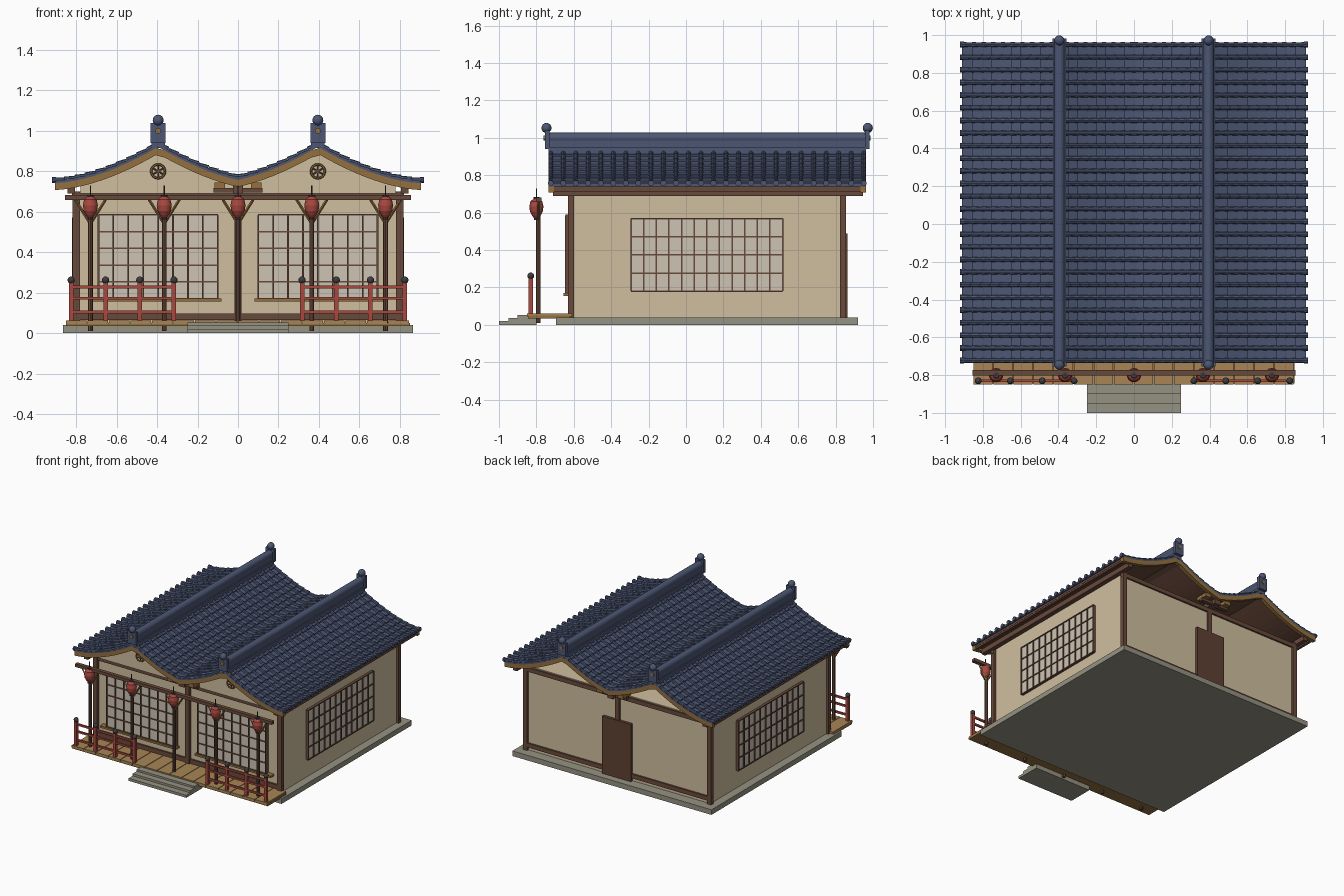
import bpy, bmesh, math
from mathutils import Vector, Matrix

if "Cube" in bpy.data.objects:
    bpy.data.objects.remove(bpy.data.objects["Cube"])

S = (-1, 1)


def mat(name, hexcol):
    m = bpy.data.materials.new(name)
    c = [int(hexcol[i:i + 2], 16) / 255 for i in (0, 2, 4)]
    m.diffuse_color = [((v + .055) / 1.055) ** 2.4 for v in c] + [1]
    m.use_nodes = True
    m.node_tree.nodes["Principled BSDF"].inputs["Base Color"].default_value = m.diffuse_color
    return m


STONE, WALL, WOOD = mat("stone", "959282"), mat("plaster", "cfbf9f"), mat("dark_wood", "694a3b")
TRIM, DECK, TILE = mat("trim_wood", "94703f"), mat("deck_wood", "a88556"), mat("roof_tile", "4d5774")
RED, PAPER, DOOR = mat("red_paint", "a8483f"), mat("paper", "cdc4b4"), mat("door_wood", "5e4032")
DARK = mat("dark_metal", "3b3d40")


def finish(name, bm, m, smooth=False):
    bmesh.ops.recalc_face_normals(bm, faces=bm.faces)
    me = bpy.data.meshes.new(name)
    bm.to_mesh(me)
    bm.free()
    me.materials.append(m)
    ob = bpy.data.objects.new(name, me)
    bpy.context.collection.objects.link(ob)
    if smooth:
        bpy.context.view_layer.objects.active = ob
        ob.select_set(True)
        bpy.ops.object.shade_smooth_by_angle(angle=math.radians(40))
        ob.select_set(False)
    return ob


def boxes(name, m, items):
    # items: (x0, x1, y0, y1, z0, z1)
    bm = bmesh.new()
    for x0, x1, y0, y1, z0, z1 in items:
        M = Matrix.Translation(((x0 + x1) / 2, (y0 + y1) / 2, (z0 + z1) / 2)) @ \
            Matrix.Diagonal((x1 - x0, y1 - y0, z1 - z0, 1))
        bmesh.ops.create_cube(bm, size=1, matrix=M)
    return finish(name, bm, m)


def tube(bm, a, b, r0, r1=None, n=8):
    a, b = Vector(a), Vector(b)
    d = b - a
    M = Matrix.Translation((a + b) / 2) @ d.to_track_quat('Z', 'Y').to_matrix().to_4x4()
    bmesh.ops.create_cone(bm, cap_ends=True, segments=n, radius1=r0,
                          radius2=r0 if r1 is None else r1, depth=d.length, matrix=M)


def tubes(name, m, items, n=8, smooth=False):
    bm = bmesh.new()
    for it in items:
        tube(bm, *it, n=n)
    return finish(name, bm, m, smooth)


def balls(name, m, centres, r):
    bm = bmesh.new()
    for c in centres:
        bmesh.ops.create_uvsphere(bm, u_segments=12, v_segments=8, radius=r, matrix=Matrix.Translation(c))
    return finish(name, bm, m, True)


def strip(name, m, top, bot, y0, y1):
    # band between two xz lines, extruded along y
    bm = bmesh.new()
    rows = [[bm.verts.new((x, y, z)) for x, z in line] for line, y in
            ((top, y0), (top, y1), (bot, y1), (bot, y0))]
    n = len(top)
    for i in range(n - 1):
        for k in range(4):
            a, b = rows[k], rows[(k + 1) % 4]
            bm.faces.new((a[i], a[i + 1], b[i + 1], b[i]))
    for i in (0, n - 1):
        bm.faces.new([r[i] for r in rows])
    return finish(name, bm, m)


# base, steps and deck
boxes("foundation", STONE, [(-.865, .865, -.695, .92, 0, .04)])
boxes("steps", STONE, [(-.25, .25, -1, -.8, 0, .02), (-.25, .25, -.95, -.8, .02, .037),
                       (-.25, .25, -.9, -.8, .037, .052)])
boxes("deck_frame", TRIM, [(-.85, .85, -.845, -.62, .035, .05)])
pw = 1.7 / 16
boxes("deck_planks", DECK, [(-.85 + i * pw, -.85 + (i + 1) * pw - .005, -.85, -.61, .045, .062)
                            for i in range(16)])

# walls, wall posts and beams
boxes("walls", WALL, [(-.8, .8, -.61, .84, .04, .70)])
boxes("wall_posts", WOOD, [(x - .018, x + .018, y - .016, y + .016, .04, .70)
                           for x in (-.8, 0, .8) for y in (-.615, .84)])
boxes("wall_beams", WOOD, [(-.82, .82, y - .012, y + .012, z, z + .033)
                           for y in (-.612, .842) for z in (.065, .66)])
boxes("back_door", DOOR, [(-.125, .125, .83, .863, .04, .49)])


def window(name, u0, u1, z0, z1, cols, rows, place):
    # place maps a (u, depth, z) box to world
    boxes(name + "_paper", PAPER, [place(u0, u1, 0, .014, z0, z1)])
    us = [u0 + (u1 - u0) * i / cols for i in range(cols + 1)]
    zs = [z0 + (z1 - z0) * i / rows for i in range(rows + 1)]
    boxes(name + "_lattice", WOOD,
          [place(u - .004, u + .004, 0, .022, z0, z1) for u in us] +
          [place(u0, u1, 0, .02, z - .004, z + .004) for z in zs])


for s, side in zip(S, ("left", "right")):
    window("front_window_" + side, s * .395 - .295, s * .395 + .295, .17, .585, 8, 5,
           lambda a, b, d0, d1, c, d: (a, b, -.625 - d1, -.61 - d0, c, d))
    window("side_window_" + side, -.294, .516, .18, .568, 12, 4,
           lambda a, b, d0, d1, c, d, s=s: (*sorted((s * (.8 + d0), s * (.8 + d1))), a, b, c, d))
    boxes("window_sill_" + side, TRIM, [(s * .412 - .33, s * .412 + .33, -.655, -.61, .155, .17)])

# roof profile
PEAK, Y0, Y1 = .395, -.735, .962


def rz(x):
    d = min(abs(abs(x) - PEAK) / .52, 1)
    return .745 + .18 * (1 - d) ** 1.7


nodes = [-.91 + .515 * i / 10 for i in range(10)] + [-PEAK + PEAK * i / 8 for i in range(8)]
nodes = nodes + [0] + [-x for x in reversed(nodes)]
top = []
for a, b in zip(nodes, nodes[1:]):
    up = abs(abs(a) - PEAK) > abs(abs(b) - PEAK)
    top += [(a, rz(a) + (.012 if up else .004)), (b, rz(b) + (.004 if up else .012))]
strip("roof_tiles", TILE, top, [(x, rz(x) - .004) for x, z in top], Y0, Y1)


def band(lo, hi, offset, n=40):
    return [(lo + (hi - lo) * i / n, rz(lo + (hi - lo) * i / n) + offset) for i in range(n + 1)]


# boarding under the tiles, bargeboards, front gable wall
strip("roof_boarding", WOOD, band(-.9, .9, -.003), band(-.9, .9, -.02), Y0 + .02, Y1 - .02)
for n, y in (("front", Y0), ("back", Y1 - .03)):
    strip("bargeboard_" + n, TRIM, band(-.905, .905, -.002), band(-.905, .905, -.038), y, y + .03)
strip("gable_wall_front", WALL, band(-.78, .78, -.015), [(x, .69) for x, z in band(-.78, .78, 0)], -.64, -.61)

# tile ribs running down each slope
bm = bmesh.new()
for k in range(26):
    y = Y0 + .012 + k * (Y1 - Y0 - .024) / 25
    for a, b in zip(nodes, nodes[1:]):
        if abs(abs(a) - PEAK) < abs(abs(b) - PEAK):
            a, b = b, a
        tube(bm, (a, y, rz(a) + .012), (b, y, rz(b) + .009), .0135, .0105, 8)
    for s in S:
        tube(bm, (s * .9, y, rz(.91) + .012), (s * .92, y, rz(.91) + .012), .016, .016, 10)
finish("tile_ribs", bm, TILE)

# ridges with end ornaments
for s, side in zip(S, ("left", "right")):
    x = s * PEAK
    boxes("ridge_" + side, TILE, [(x - .034, x + .034, Y0, Y1, .915, .952),
                                  (x - .024, x + .024, Y0, Y1, .95, 1.005)])
    tubes("ridge_cap_" + side, TILE, [((x, Y0, 1.0), (x, Y1, 1.0), .028)], 12, True)
    boxes("ridge_end_" + side, TILE, [(x - .037, x + .037, y - .012, y + .012, .94, 1.04)
                                      for y in (-.742, .97)])
    balls("ridge_ball_" + side, TILE, [(x, -.746, 1.053), (x, .972, 1.053)], .027)
    tubes("ridge_boss_" + side, TRIM, [((x, -.762, 1.0), (x, -.75, 1.0), .014),
                                       ((x, .975, 1.0), (x, .987, 1.0), .014)], 12)
    # gable medallion: ring, spokes and hub
    bpy.ops.mesh.primitive_torus_add(location=(x, -.65, .80), rotation=(math.pi / 2, 0, 0), major_segments=24,
                                     minor_segments=6, major_radius=.034, minor_radius=.006)
    bpy.context.object.name = "medallion_ring_" + side
    bpy.context.object.data.materials.append(TRIM)
    spokes = []
    for i in range(6):
        a = math.pi * (i / 3 + 1 / 6)
        spokes.append(((x, -.648, .80), (x + .033 * math.cos(a), -.648, .80 + .033 * math.sin(a)), .004))
    tubes("medallion_spokes_" + side, WOOD, spokes + [((x, -.656, .80), (x, -.64, .80), .011)])
    # eave purlin, fascia and bracket blocks
    boxes("eave_beams_" + side, WOOD, [
        (s * .825 - .018, s * .825 + .018, -.71, .945, .69, .728),
        (s * .888 - .01, s * .888 + .01, Y0 + .005, Y1 - .005, .712, .742)])
    boxes("valley_brackets_" + side, TRIM, [(s * .09 - .025, s * .09 + .025, y, y + .1, .715, .745)
                                            for y in (-.715, .845)])
boxes("valley_beam", WOOD, [(-.025, .025, -.7, .94, .69, .73)] +
      [(-.12, .12, y, y + .03, .695, .718) for y in (-.68, .88)])

# porch posts, beam, braces and lanterns
px = (-.73, -.365, 0, .365, .73)
tubes("porch_posts", WOOD, [((x, -.79, .01), (x, -.79, .66), .012) for x in px])
boxes("porch_beam", WOOD, [(-.855, .855, -.802, -.772, .658, .682)])
tubes("porch_braces", TRIM, [((x, -.788, .54), (x + s * .075, -.788, .66), .007)
                             for x in px for s in S], 4)
prof = [(.012, .57), (.022, .583), (.034, .605), (.038, .632), (.032, .66), (.014, .676)]
for i, x in enumerate(px):
    L = [((x, -.8, a[1]), (x, -.8, b[1]), a[0], b[0]) for a, b in zip(prof, prof[1:])]
    tubes("lantern_%d" % (i + 1), RED, L, 14, True)
tubes("lantern_fittings", DARK, [((x, -.8, .674), (x, -.8, .684), .016) for x in px] +
      [((x, -.8, .562), (x, -.8, .574), .013) for x in px] +
      [((x, -.8, .68), (x, -.8, .73), .003) for x in px])

# railings
for s, side in zip(S, ("left", "right")):
    rx = [s * v for v in (.825, .655, .486, .317)]
    boxes("railing_posts_" + side, RED, [(x - .011, x + .011, -.841, -.819, .06, .25) for x in rx])
    a, b = sorted((rx[0], rx[-1]))
    boxes("railing_rails_" + side, RED, [(a, b, -.837, -.823, z - .007, z + .007) for z in (.105, .172, .228)])
    balls("railing_caps_" + side, DARK, [(x, -.83, .262) for x in rx], .018)
